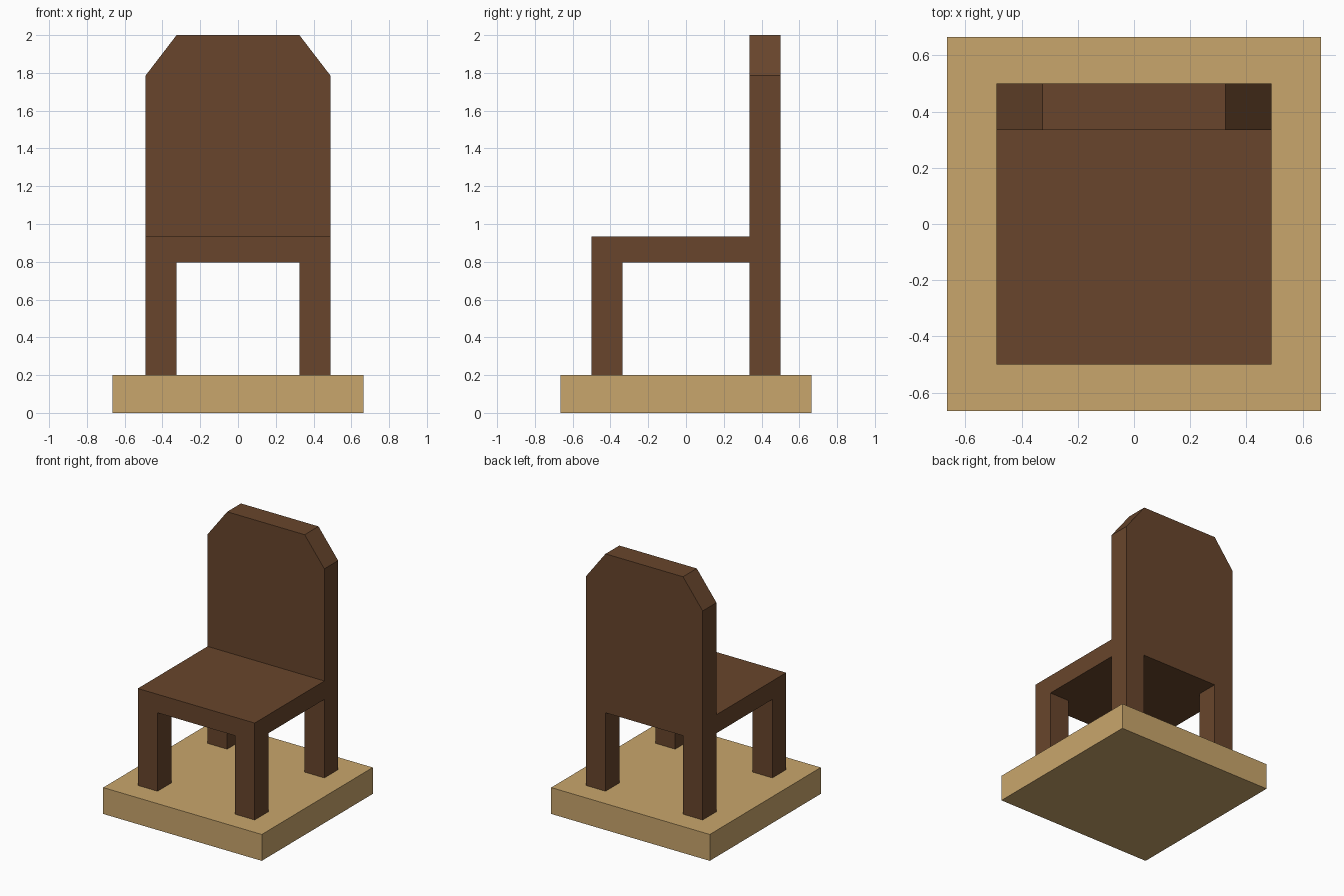
import bpy

if "Cube" in bpy.data.objects:
    bpy.data.objects.remove(bpy.data.objects["Cube"])


def make_material(name, color):
    mat = bpy.data.materials.new(name)
    mat.diffuse_color = (*color, 1.0)
    mat.use_nodes = True
    mat.node_tree.nodes["Principled BSDF"].inputs["Base Color"].default_value = mat.diffuse_color
    return mat


brown = make_material("dark brown wood", (0.138, 0.060, 0.025))
tan = make_material("light tan wood", (0.584, 0.381, 0.150))


def prism(name, outline, y0, y1, mat):
    """Extrude an x-z outline (counter-clockwise from the front) along y."""
    n = len(outline)
    verts = [(x, y, z) for y in (y0, y1) for x, z in outline]
    faces = [tuple(range(n)), tuple(range(2 * n - 1, n - 1, -1))]
    faces += [(i, i + n, (i + 1) % n + n, (i + 1) % n) for i in range(n)]
    mesh = bpy.data.meshes.new(name)
    mesh.from_pydata(verts, [], faces)
    mesh.materials.append(mat)
    obj = bpy.data.objects.new(name, mesh)
    bpy.context.collection.objects.link(obj)
    return obj


def box(name, x0, x1, y0, y1, z0, z1, mat):
    return prism(name, [(x0, z0), (x1, z0), (x1, z1), (x0, z1)], y0, y1, mat)


BASE, BASE_TOP = 0.665, 0.2
HALF_W, HALF_D = 0.49, 0.50
LEG_X, LEG_Y = 0.325, 0.335          # inner edges of legs
SEAT_BOTTOM, SEAT_TOP = 0.795, 0.935
CHAMFER_Z, TOP = 1.785, 2.0

# Base slab
box("base", -BASE, BASE, -BASE, BASE, 0, BASE_TOP, tan)

# Seat, up to the front of the backrest
box("seat", -HALF_W, HALF_W, -HALF_D, LEG_Y, SEAT_BOTTOM, SEAT_TOP, brown)

# Backrest with cut top corners
prism("backrest", [(-HALF_W, SEAT_BOTTOM), (HALF_W, SEAT_BOTTOM),
                   (HALF_W, CHAMFER_Z), (LEG_X, TOP),
                   (-LEG_X, TOP), (-HALF_W, CHAMFER_Z)],
      LEG_Y, HALF_D, brown)

# Four legs
for side, x0, x1 in (("left", -HALF_W, -LEG_X), ("right", LEG_X, HALF_W)):
    for end, y0, y1 in (("front", -HALF_D, -LEG_Y), ("back", LEG_Y, HALF_D)):
        box(f"{end}_{side}_leg", x0, x1, y0, y1, BASE_TOP, SEAT_BOTTOM, brown)
